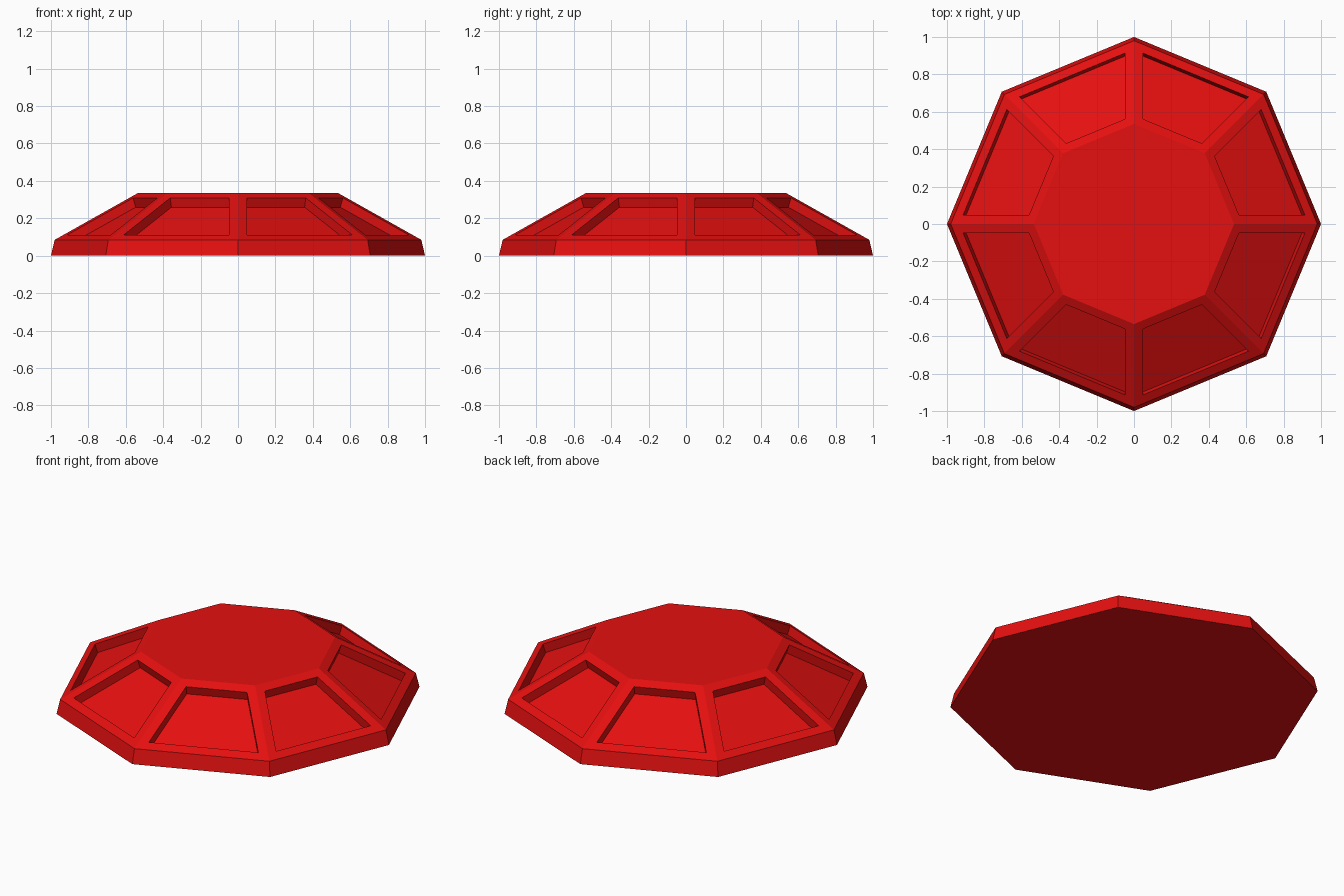
import bpy
import bmesh
from math import cos, sin, tau
from mathutils import Vector

cube = bpy.data.objects.get("Cube")
if cube:
    bpy.data.objects.remove(cube, do_unlink=True)

# Single red colour
red = bpy.data.materials.new("red")
red.use_nodes = True
red.diffuse_color = (0.78, 0.005, 0.005, 1)
red.node_tree.nodes["Principled BSDF"].inputs["Base Color"].default_value = red.diffuse_color

SIDES = 8
PROFILE = [(1.0, 0.0), (0.98, 0.085), (0.535, 0.335)]  # radius, height
RIB = 0.05           # frame width around each panel
RECESS_IN = 0.015    # panel shift towards the axis
RECESS_DOWN = 0.05   # panel shift downwards

# Octagonal body from stacked rings
bm = bmesh.new()
rings = [[bm.verts.new((r * cos(tau * i / SIDES), r * sin(tau * i / SIDES), z))
          for i in range(SIDES)] for r, z in PROFILE]
bm.faces.new(rings[0][::-1])
bm.faces.new(rings[-1])
slopes = []
for level, (low, high) in enumerate(zip(rings, rings[1:])):
    for i in range(SIDES):
        j = (i + 1) % SIDES
        face = bm.faces.new((low[i], low[j], high[j], high[i]))
        if level == 1:
            slopes.append(face)
bm.normal_update()

# Sunken panel in each sloping face
bmesh.ops.inset_individual(bm, faces=slopes, thickness=RIB, use_even_offset=True)
panels = bmesh.ops.extrude_discrete_faces(bm, faces=slopes)["faces"]
for panel in panels:
    outward = panel.calc_center_median()
    outward.z = 0
    shift = -outward.normalized() * RECESS_IN - Vector((0, 0, RECESS_DOWN))
    bmesh.ops.translate(bm, verts=panel.verts[:], vec=shift)
bm.normal_update()

mesh = bpy.data.meshes.new("faceted_dome")
bm.to_mesh(mesh)
bm.free()
mesh.materials.append(red)
dome = bpy.data.objects.new("faceted_dome", mesh)
bpy.context.collection.objects.link(dome)
